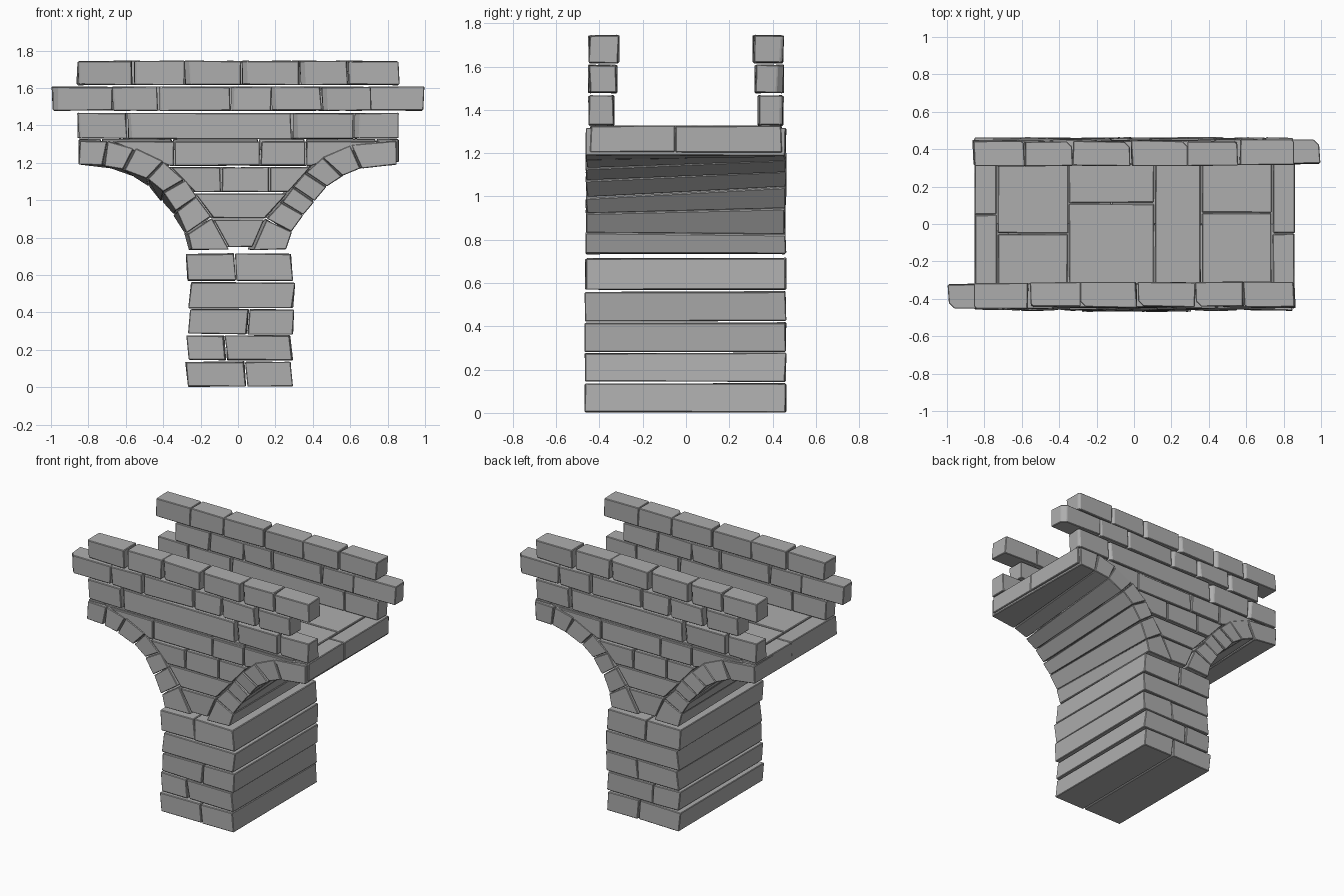
import bpy, bmesh, random
from mathutils import Vector, Matrix

random.seed(7)
cube = bpy.data.objects.get("Cube")
if cube:
    bpy.data.objects.remove(cube, do_unlink=True)

stone = bpy.data.materials.new("grey stone")
stone.use_nodes = True
grey = (0.42, 0.42, 0.42, 1)
stone.diffuse_color = grey
bsdf = stone.node_tree.nodes["Principled BSDF"]
bsdf.inputs["Base Color"].default_value = grey
bsdf.inputs["Roughness"].default_value = 0.9

GAP = 0.004
HALF_TURN = Matrix.Rotation(3.14159265, 4, 'Z')


def block(bm, front, y0, y1, back=None, chip=0.0, wobble=0.005):
    """Roughly cut stone: an x-z outline at y0 lofted to one at y1."""
    def jig(x, y, z):
        r = [random.uniform(-wobble, wobble) for _ in range(3)]
        return bm.verts.new((x + r[0], y + r[1], max(0, z + r[2] * 0.6)))
    a = [jig(x, y0, z) for x, z in front]
    b = [jig(x, y1, z) for x, z in (back or front)]
    n = len(a)
    faces = [bm.faces.new(a), bm.faces.new(b[::-1])]
    for i in range(n):
        j = (i + 1) % n
        faces.append(bm.faces.new((a[j], a[i], b[i], b[j])))
    if chip:
        # Worn left corner on the outer face
        edge = bm.edges.get((a[0], a[-1]))
        bmesh.ops.bevel(bm, geom=[edge], offset=chip, segments=1, affect='EDGES')


def brick(bm, x0, x1, z0, z1, y0, y1, lean=0.0, **kw):
    x0, x1, z0, z1 = x0 + GAP, x1 - GAP, z0 + GAP, z1 - GAP
    block(bm, [(x0, z0), (x1, z0), (x1 - lean, z1), (x0 - lean, z1)], y0, y1, **kw)


def finish(bm, name, twin=None):
    """Wear all edges, make the object, and a half-turned twin if named."""
    bmesh.ops.recalc_face_normals(bm, faces=bm.faces)
    bmesh.ops.bevel(bm, geom=list(bm.edges), offset=0.004, segments=1,
                    affect='EDGES', clamp_overlap=True)
    for label in (name, twin):
        if label:
            mesh = bpy.data.meshes.new(label)
            bm.to_mesh(mesh)
            mesh.materials.append(stone)
            bpy.context.collection.objects.link(bpy.data.objects.new(label, mesh))
            bm.transform(HALF_TURN)
    bm.free()


# Pier: five courses, most split by a joint
bm = bmesh.new()
joints = [0.05, -0.06, 0.05, None, -0.01]
levels = [0, 0.14, 0.28, 0.42, 0.565, 0.718]
for i, joint in enumerate(joints):
    z0, z1 = levels[i], levels[i + 1]
    xs = [-0.27, 0.295] if joint is None else [-0.27, joint, 0.295]
    for x0, x1 in zip(xs, xs[1:]):
        brick(bm, x0, x1, z0, z1, -0.465, 0.46, lean=0.012 * (-1) ** (i // 2))
finish(bm, "pier")

# Arch rings: each joint is (inner point, outer point)
left_arch = [((-.255, .732), (-.045, .732)), ((-.275, .82), (-.14, .91)),
             ((-.33, .94), (-.22, 1.02)), ((-.40, 1.04), (-.28, 1.11)),
             ((-.49, 1.11), (-.40, 1.21)), ((-.61, 1.16), (-.55, 1.28)),
             ((-.72, 1.18), (-.70, 1.32)), ((-.852, 1.187), (-.852, 1.322))]
right_arch = [((.265, .732), (.075, .732)), ((.29, .83), (.145, .90)),
              ((.35, .92), (.23, .99)), ((.41, .99), (.29, 1.07)),
              ((.48, 1.07), (.36, 1.15)), ((.56, 1.125), (.45, 1.23)),
              ((.66, 1.165), (.60, 1.30)), ((.857, 1.19), (.857, 1.322))]


def flip(ring):
    return [tuple((-x, z) for x, z in pair) for pair in ring]


def stone_outline(ring, i):
    (a, d), (b, c) = ring[i], ring[i + 1]
    mid = sum((Vector(p) for p in (a, b, c, d)), Vector((0, 0))) / 4
    return [tuple(mid + (Vector(p) - mid) * 0.95) for p in (a, b, c, d)]


for name, ring, other in (("left_side_arch", right_arch, left_arch),
                          ("right_side_arch", left_arch, right_arch)):
    bm = bmesh.new()
    for i in range(len(ring) - 1):
        block(bm, stone_outline(ring, i), -0.46, 0.46,
              back=stone_outline(flip(other), i))
    finish(bm, name)


def outer_x(ring, z):
    """x of the outer arch line at height z."""
    pts = [pair[1] for pair in ring]
    for (xa, za), (xb, zb) in zip(pts, pts[1:]):
        if za <= z <= zb and zb > za:
            return xa + (xb - xa) * (z - za) / (zb - za)
    return pts[-1][0]


# Spandrel wall: courses that end against the arches
bm = bmesh.new()
courses = [(0.745, 0.90, []), (0.90, 1.04, []), (1.04, 1.18, [-0.09, 0.17]),
           (1.18, 1.318, [-0.34, 0.12, 0.36])]
for z0, z1, cuts in courses:
    z0, z1 = z0 + GAP, z1 - GAP
    lows = [outer_x(left_arch, z0)] + cuts + [outer_x(right_arch, z0)]
    highs = [outer_x(left_arch, z1)] + cuts + [outer_x(right_arch, z1)]
    for i in range(len(lows) - 1):
        face = random.uniform(-0.458, -0.448)
        block(bm, [(lows[i] + GAP, z0), (lows[i + 1] - GAP, z0),
                   (highs[i + 1] - GAP, z1), (highs[i] + GAP, z1)], face, 0.0, wobble=0.003)
finish(bm, "front_spandrel", "back_spandrel")

# Deck: paving slabs, each strip split across at its own joint
bm = bmesh.new()
strips = [(-.855, -.73, .05), (-.73, -.35, -.05), (-.35, .11, .11),
          (.11, .36, None), (.36, .74, .06), (.74, .862, -.05)]
for x0, x1, cut in strips:
    base = 1.2 if abs(x0 + x1) > 1.5 else 1.265
    ys = [-0.445, 0.445] if cut is None else [-0.445, cut, 0.445]
    for y0, y1 in zip(ys, ys[1:]):
        brick(bm, x0, x1, base, 1.33, y0 + GAP, y1 - GAP, wobble=0.003)
finish(bm, "deck")

# Parapets: three courses with toothed ends
bm = bmesh.new()
rows = [(1.325, 1.47, -0.335, [-.852, -.59, .29, .62, .86]),
        (1.475, 1.61, -0.32, [-.996, -.67, -.42, -.04, .18, .45, .72]),
        (1.612, 1.748, -0.312, [-.855, -.56, -.285, .02, .33, .59, .865])]
for z0, z1, inner, xs in rows:
    for x0, x1 in zip(xs, xs[1:]):
        brick(bm, x0, x1, z0, z1, random.uniform(-0.452, -0.44), inner,
              lean=random.uniform(-0.002, 0.012) if x0 > -0.9 else 0,
              chip=random.choice((0.012, 0.02, 0.028)))
finish(bm, "front_parapet", "back_parapet")
